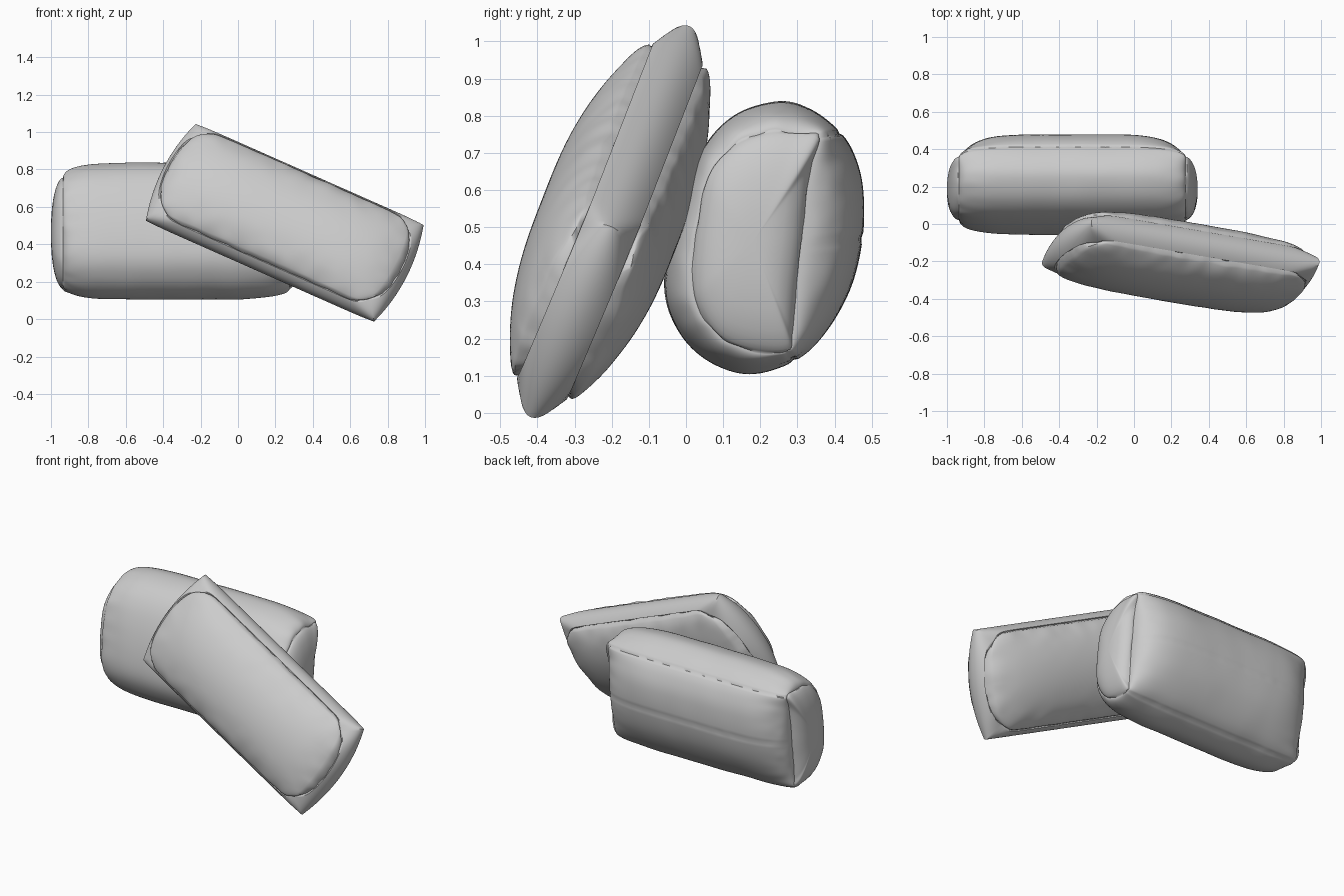
import bpy, bmesh, math
from mathutils import Vector, noise

if "Cube" in bpy.data.objects:
    bpy.data.objects.remove(bpy.data.objects["Cube"])


def finish(name, bm):
    bmesh.ops.recalc_face_normals(bm, faces=bm.faces)
    mesh = bpy.data.meshes.new(name)
    bm.to_mesh(mesh)
    bm.free()
    ob = bpy.data.objects.new(name, mesh)
    bpy.context.collection.objects.link(ob)
    bpy.ops.object.select_all(action='DESELECT')
    ob.select_set(True)
    bpy.context.view_layer.objects.active = ob
    bpy.ops.object.shade_smooth_by_angle(angle=math.radians(50))
    return ob


def wrinkle(x, y, z, freq):
    return noise.noise(Vector((x * freq, y * freq, z * freq)))


# Box cushion leaning at the front: long axis u, short axis v, face normal w
def box_cushion(name, centre, u, v, hx, hy, edge, half):
    u = Vector(u).normalized()
    v = Vector(v)
    v = (v - u * v.dot(u)).normalized()
    w = u.cross(v)
    bm = bmesh.new()
    bmesh.ops.create_cube(bm, size=2)
    bmesh.ops.subdivide_edges(bm, edges=bm.edges[:], cuts=71, use_grid_fill=True)
    for p in bm.verts:
        a, b, c = p.co
        rim = max(abs(a), abs(b))
        inset, ear = 0.028 * c * c, c * c
        x = a * (hx - inset - 0.05 * ear * abs(b) ** 8 + 0.045 * (1 - b * b))
        y = b * (hy - inset - 0.05 * ear * abs(a) ** 22)
        if abs(c) > 0.999:
            # puffed face with puckers fading away from the seam
            puff = max(0, 1 - b * b) ** 0.65 * max(0, 1 - abs(a) ** 3.5) ** 0.6
            z = edge + (half - edge) * puff
            near = math.exp(-min((1 - abs(a)) * hx, (1 - abs(b)) * hy) / 0.06)
            z += 0.012 * near * wrinkle(x, y, c, 11)
            z *= c
        else:
            z = c * edge
        # stitched seam: pulled in and slightly wavy
        if abs(c) > 0.999 and rim > 0.999:
            k = 0.985 + 0.012 * wrinkle(x, y, c, 22)
            x, y, z = x * (1 - (1 - k) * 0.5), y * k, z * 0.9
        p.co = Vector(centre) + u * x + v * y + w * z
    return finish(name, bm)


box_cushion("front_cushion", (0.25, -0.205, 0.515), (1.22, -0.21, -0.54),
            (0.25, 0.22, 0.52), 0.675, 0.308, 0.075, 0.192)


# D-section bolster behind it: mid section and smaller end section, as (y, z)
MID = [(.415, .755), (.34, .815), (.25, .838), (.13, .80), (.04, .70), (-.03, .52),
       (-.058, .34), (-.02, .22), (.06, .14), (.17, .105), (.29, .14), (.37, .21),
       (.44, .33), (.475, .47), (.477, .60), (.455, .69)]
END = [(.36, .745), (.30, .755), (.22, .755), (.13, .72), (.06, .64), (.03, .50),
       (.02, .36), (.035, .28), (.09, .205), (.17, .17), (.275, .165), (.285, .22),
       (.295, .33), (.31, .45), (.32, .55), (.335, .66)]
SEAMS = (0, 10, 13)   # control points where a seam runs along the length
STEP = 8


def spline(pts):
    out, n = [], len(pts)
    for i in range(n):
        p0, p1, p2, p3 = (Vector(pts[(i + k) % n]) for k in (-1, 0, 1, 2))
        for s in range(STEP):
            t = s / STEP
            out.append(p1 + 0.5 * t * (p2 - p0 + t * (2 * p0 - 5 * p1 + 4 * p2 - p3
                       + t * (3 * (p1 - p2) + p3 - p0))))
    return out


def bolster(name, cx, hl, bulge):
    mid, end = spline(MID), spline(END)
    n, c0 = len(mid), Vector((0.18, 0.46))
    bm = bmesh.new()
    rings = []

    def ring(x, pts):
        rings.append([bm.verts.new((x, p.x, p.y)) for p in pts])

    def cap(sign, radii):
        for r in radii:
            ring(cx + sign * (hl + bulge * (1 - r ** 2.5) ** 0.6),
                 [c0 + (p - c0) * r for p in end])

    radii = [0.03, 0.15, 0.3, 0.45, 0.6, 0.7, 0.8, 0.87, 0.93, 0.97, 0.99]
    cap(-1, radii)
    for i in range(97):
        t = -math.cos(math.pi * i / 96)
        f = max(0, 1 - abs(t) ** 5) ** 0.5
        d = (1 - abs(t)) * hl
        pts = []
        for k in range(n):
            p = end[k].lerp(mid[k], f)
            # gathers radiating from the end seams, shallow dents elsewhere
            g = 1 + 0.035 * math.exp(-d / 0.06) * wrinkle(p.x, p.y, t * 0.15, 16)
            g += 0.008 * wrinkle(t, p.x, p.y, 4)
            if k in [s * STEP for s in SEAMS]:
                g -= 0.014 + 0.006 * wrinkle(t, k, 0, 12)
            pts.append(c0 + (p - c0) * g)
        ring(cx + t * hl, pts)
    cap(1, radii[::-1])
    for r0, r1 in zip(rings, rings[1:]):
        for k in range(n):
            bm.faces.new((r0[k], r0[(k + 1) % n], r1[(k + 1) % n], r1[k]))
    bm.faces.new(rings[0])
    bm.faces.new(rings[-1])
    return finish(name, bm)


bolster("back_cushion", -0.33, 0.605, 0.065)
